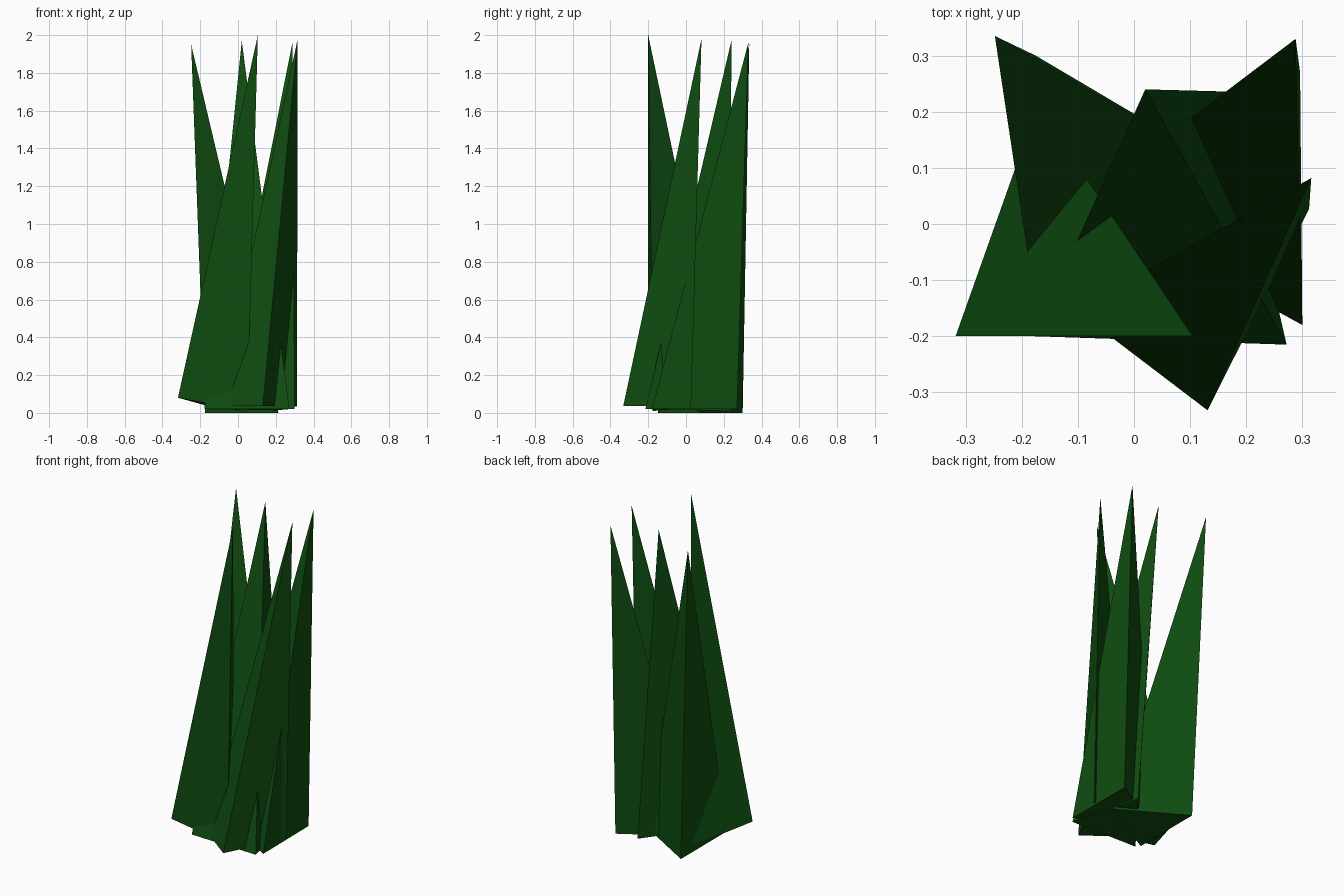
import bpy
import bmesh

cube = bpy.data.objects.get("Cube")
if cube:
    bpy.data.objects.remove(cube, do_unlink=True)

# Single grass colour
GREEN = (0.005, 0.075, 0.0055, 1.0)
grass = bpy.data.materials.new("grass_green")
grass.use_nodes = True
grass.diffuse_color = GREEN
bsdf = grass.node_tree.nodes["Principled BSDF"]
bsdf.inputs["Base Color"].default_value = GREEN
bsdf.inputs["Roughness"].default_value = 0.9


def blade(name, tip, base):
    """Three-sided spike with a closed triangular base."""
    bm = bmesh.new()
    top = bm.verts.new(tip)
    foot = [bm.verts.new(p) for p in base]
    bm.faces.new(foot)
    for i in range(3):
        bm.faces.new((foot[i], foot[(i + 1) % 3], top))
    bmesh.ops.recalc_face_normals(bm, faces=bm.faces)
    mesh = bpy.data.meshes.new(name)
    bm.to_mesh(mesh)
    bm.free()
    mesh.materials.append(grass)
    obj = bpy.data.objects.new(name, mesh)
    bpy.context.collection.objects.link(obj)


# Blades leaning outward from a shared clump
blade("back_right_blade", (-0.248, 0.335, 1.95),
      [(-0.175, 0.30, 0), (-0.175, -0.15, 0), (0.214, 0.07, 0)])
blade("middle_blade", (0.02, 0.24, 1.97),
      [(-0.178, -0.2, 0.02), (0.272, -0.215, 0.02), (0.168, 0.236, 0.01)])
blade("front_blade", (0.105, -0.2, 2.0),
      [(-0.318, -0.2, 0.08), (0.05, -0.175, 0.01), (-0.172, 0.211, 0.04)])
blade("back_left_blade", (0.288, 0.33, 1.96),
      [(0.296, 0.27, 0.02), (0.3, -0.18, 0.02), (-0.098, 0.038, 0.02)])
blade("left_blade", (0.316, 0.082, 1.98),
      [(0.131, -0.332, 0.037), (0.312, 0.027, 0.035), (-0.103, -0.154, 0.035)])
